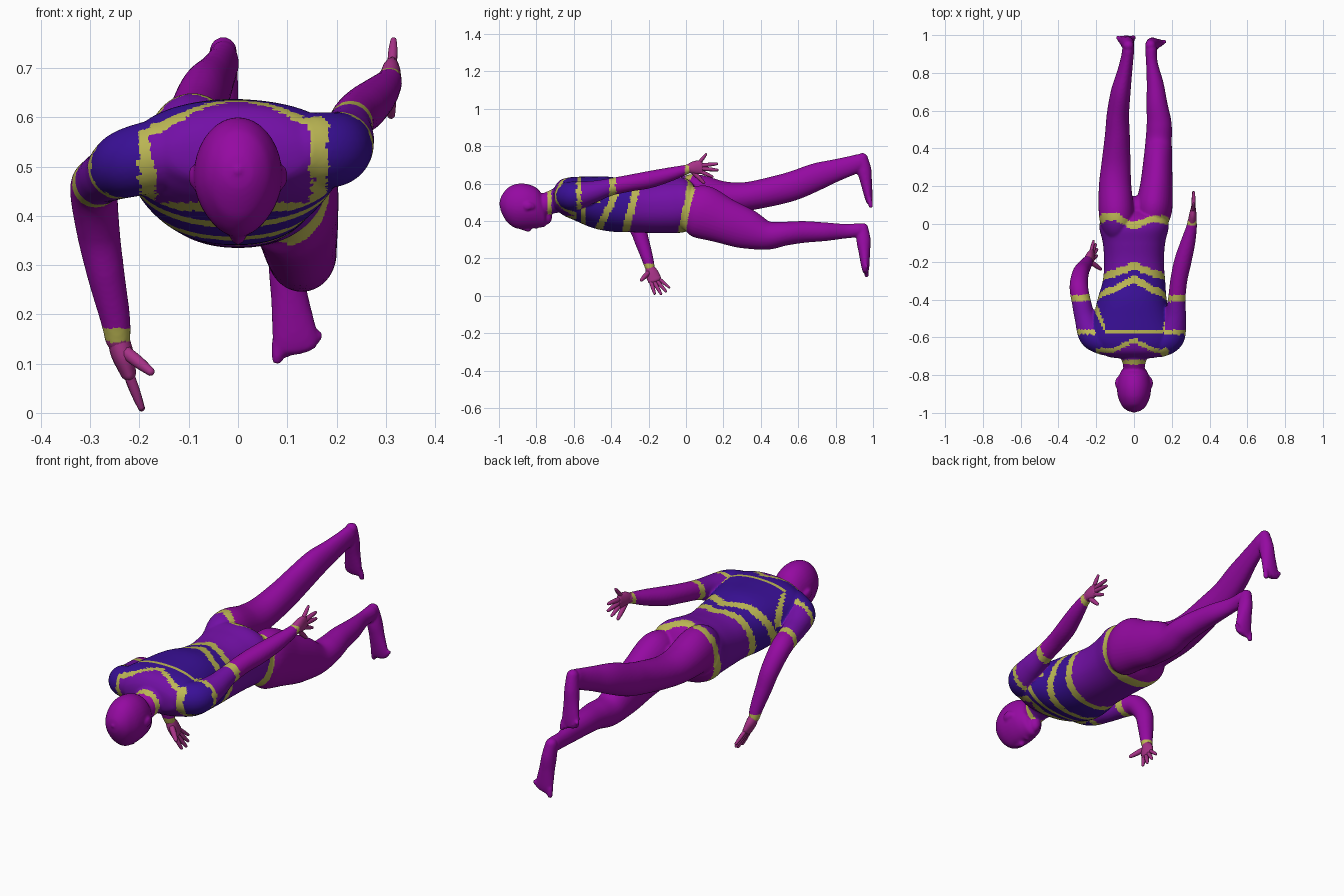
import bpy, bmesh, math
from mathutils import Vector
from mathutils.bvhtree import BVHTree

if "Cube" in bpy.data.objects:
    bpy.data.objects.remove(bpy.data.objects["Cube"])

COLOURS = [("purple", (.30, .003, .36)), ("violet", (.17, .005, .38)),
           ("indigo", (.042, .005, .31)), ("yellow", (.51, .48, .09)),
           ("pink", (.38, .032, .24))]
MATS = []
for n, c in COLOURS:
    m = bpy.data.materials.new(n)
    m.diffuse_color = (*c, 1)
    m.use_nodes = True
    m.node_tree.nodes["Principled BSDF"].inputs["Base Color"].default_value = m.diffuse_color
    MATS.append(m)
PURPLE, VIOLET, INDIGO, YELLOW, PINK = range(5)
X, Y, Z = Vector((1, 0, 0)), Vector((0, 1, 0)), Vector((0, 0, 1))


def spline(rows, steps):
    """Catmull-Rom through rows of (x, y, z, half width, half height)."""
    out, n = [], len(rows)
    for i in range(n - 1):
        p = [rows[max(0, min(n - 1, i + k))] for k in (-1, 0, 1, 2)]
        for s in range(steps):
            t = s / steps
            out.append([.5 * (2 * b + (c - a) * t + (2 * a - 5 * b + 4 * c - d) * t * t
                              + (3 * b - a - 3 * c + d) * t ** 3) for a, b, c, d in zip(*p)])
    return out + [list(rows[-1])]


def tube(bm, rows, side=X, steps=6, seg=20, power=2.0, axis=None):
    """Rounded-end tube of elliptical rings along a path, or square to a fixed axis."""
    rows = [r if len(r) == 5 else (*r, r[3]) for r in rows]
    rs = spline(rows, steps)
    pts = [Vector(r[:3]) for r in rs]
    rings = []
    for i, r in enumerate(rs):
        t = axis or (pts[min(i + 1, len(pts) - 1)] - pts[max(i - 1, 0)]).normalized()
        rings.append((pts[i], t, r[3], r[4]))

    def cap(ring, sign):
        p, t, w, h = ring
        return [(p + t * sign * min(w, h) * math.sin(a), t, w * math.cos(a), h * math.cos(a))
                for a in (.4, .8, 1.15, 1.45)]
    rings = cap(rings[0], -1)[::-1] + rings + cap(rings[-1], 1)
    loops = []
    for p, t, w, h in rings:
        s = (side - t * side.dot(t)).normalized()
        u = t.cross(s)
        loop = []
        for k in range(seg):
            a = 2 * math.pi * k / seg
            c, d = math.cos(a), math.sin(a)
            e = 2 / power
            loop.append(bm.verts.new(p + s * w * math.copysign(abs(c) ** e, c)
                                     + u * h * math.copysign(abs(d) ** e, d)))
        loops.append(loop)
    for a, b in zip(loops, loops[1:]):
        for k in range(seg):
            j = (k + 1) % seg
            bm.faces.new((a[k], a[j], b[j], b[k]))
    bm.faces.new(loops[0][::-1])
    bm.faces.new(loops[-1])


def finish(name, bm, rule=lambda p: PURPLE):
    bmesh.ops.recalc_face_normals(bm, faces=bm.faces[:])
    for f in bm.faces:
        f.smooth = True
        f.material_index = rule(f.calc_center_median())
    me = bpy.data.meshes.new(name)
    bm.to_mesh(me)
    bm.free()
    for m in MATS:
        me.materials.append(m)
    ob = bpy.data.objects.new(name, me)
    bpy.context.collection.objects.link(ob)
    return ob


BODY = []


def part(name, rows, rule=lambda p: PURPLE, **kw):
    bm = bmesh.new()
    tube(bm, rows, **kw)
    BODY.append(finish(name, bm, rule))


# Colour bands of the suit: a yoke round the neck, then slanted rings with a peak on the spine
def suit(p):
    s, ax = (.63 - p.z) / .29, abs(p.x)
    if p.y < -.585:
        d = max(abs(p.x + .01) / .175, (.51 - p.z) / .092)
        if p.z > .51:
            d = max(d, 1 + (p.y + .615 + .055 * min(1, ax / .11)) / .12)
        return VIOLET if d < .9 else YELLOW if d < 1.1 else INDIGO
    peak = max(0, 1 - ax / .1) if p.z > .5 else 0
    slant = max(0, ax - .15) if p.z > .5 else 0
    chest = -.57 + slant * 2.5 if p.z > .5 else -.55
    a, b, hip = -.335 + .05 * peak - .14 * s, -.25 + .035 * peak - .075 * s, .035 - .045 * peak - .055 * s
    for y0, hw in ((chest, .012 + min(.018, slant)), (a, .021), (b, .02), (hip, .021)):
        if abs(p.y - y0) < hw:
            return YELLOW
    return INDIGO if p.y < b else VIOLET if p.y < hip else PURPLE


# Torso and neck
part("torso", [(0, -.712, .525, .07, .02), (0, -.703, .525, .135, .055), (0, -.68, .53, .172, .082),
               (0, -.65, .527, .198, .1), (-.005, -.6, .52, .222, .115),
               (-.01, -.5, .5, .205, .137), (-.01, -.4, .489, .183, .146), (0, -.3, .478, .165, .138),
               (0, -.2, .472, .158, .136), (0, -.1, .478, .165, .143), (0, -.02, .485, .183, .147),
               (.003, .03, .48, .172, .125), (.005, .07, .465, .12, .08)],
     suit, steps=12, seg=72, power=2.25, axis=Y)
part("neck", [(0, -.84, .49, .055, .06), (0, -.77, .485, .056, .06), (0, -.72, .50, .066, .062),
              (0, -.67, .515, .10, .07)],
     lambda p: PURPLE if p.y < -.742 else YELLOW if p.y < -.718 else VIOLET, steps=10, seg=32)

# Head, narrowing a little toward the downward face
bm = bmesh.new()
tube(bm, [(0, -.996, .492, .006, .006), (0, -.99, .49, .032, .036), (0, -.972, .486, .056, .07),
          (0, -.95, .483, .071, .096), (0, -.91, .479, .086, .118), (0, -.86, .478, .09, .121),
          (0, -.81, .472, .082, .111), (0, -.78, .461, .069, .096), (0, -.758, .44, .053, .072),
          (0, -.746, .42, .03, .04)], steps=5, seg=36, axis=Y)
for v in bm.verts:
    v.co.x *= 1 - .15 * max(0, min(1, (.47 - v.co.z) / .11)) ** 1.5
tube(bm, [(0, -.895, .366, .008), (0, -.865, .36, .012), (0, -.842, .356, .015)], seg=12)  # nose
tube(bm, [(-.016, -.80, .371, .008), (0, -.80, .367, .01), (.016, -.80, .371, .008)], side=Y, seg=10)  # lips
for s in (-1, 1):  # ears
    tube(bm, [(s * .088, -.86, .475, .009, .02), (s * .09, -.84, .48, .011, .022),
              (s * .083, -.815, .475, .008, .013)], seg=12)
BODY.append(finish("head", bm))

# Legs: one raised, one lowered
part("raised_leg", [(-.085, -.05, .51, .07, .09), (-.09, .01, .53, .088, .112), (-.094, .07, .537, .093, .11),
                    (-.1, .2, .525, .086, .087),
                    (-.095, .32, .53, .077, .077), (-.088, .47, .56, .066, .078), (-.085, .58, .59, .059, .078),
                    (-.07, .7, .637, .052, .073), (-.05, .8, .67, .04, .06), (-.036, .88, .695, .033, .052),
                    (-.03, .925, .71, .032, .048)], suit, steps=8, seg=36)
part("lowered_leg", [(.095, .0, .47, .08, .11), (.105, .08, .45, .097, .142), (.118, .2, .402, .086, .123),
                     (.125, .32, .358, .077, .108), (.13, .43, .323, .07, .078), (.133, .53, .332, .066, .064),
                     (.122, .63, .341, .056, .058), (.112, .74, .342, .045, .05), (.095, .85, .345, .031, .039),
                     (.09, .925, .35, .031, .037)], suit, steps=8, seg=36)


# Feet with toes, soles facing back
def foot(name, heel, tip, out):
    h, t = Vector(heel), Vector(tip)
    bm = bmesh.new()
    shape = ((0, .028, .03), (.25, .034, .038), (.5, .038, .031), (.8, .046, .022), (.9, .045, .017))
    tube(bm, [(*h.lerp(t, f), w, d) for f, w, d in shape], seg=20)
    for i in range(5):
        base = h.lerp(t, .86) + Vector((out * (i - 2) * .018, .003, 0))
        end = t + Vector((out * (i - 2) * .021, .004, i * .012))
        r = .0135 if i == 0 else .0105
        tube(bm, [(*base, r), (*base.lerp(end, .6), r), (*end, r * .9)], steps=3, seg=10)
    BODY.append(finish(name, bm))


foot("raised_foot", (-.03, .943, .735), (-.045, .984, .48), -1)
foot("lowered_foot", (.087, .945, .36), (.122, .962, .11), 1)


# Arms with sleeve bands and wrist cuffs
def sleeve(p):
    if p.y < -.585:
        return suit(p) if abs(p.x) < .2 else INDIGO
    if p.y < -.56 or -.41 < p.y < -.375:
        return YELLOW
    return VIOLET if p.y < -.41 else PURPLE


def hanging(p):
    return (YELLOW if p.z > .142 else PINK) if p.z < .172 else sleeve(p)


def trailing(p):
    return (YELLOW if p.y < .018 else PINK) if p.y > -.006 else sleeve(p)


part("hanging_arm", [(-.15, -.622, .525, .075), (-.222, -.59, .507, .07), (-.258, -.5, .486, .056),
                     (-.277, -.42, .475, .051), (-.292, -.335, .453, .049), (-.284, -.265, .37, .044),
                     (-.268, -.232, .28, .038), (-.25, -.205, .195, .031), (-.244, -.193, .15, .026)],
     hanging, side=Y, steps=12, seg=28)
part("trailing_arm", [(.14, -.63, .535, .075), (.193, -.595, .535, .076), (.217, -.5, .555, .06),
                      (.225, -.41, .58, .047), (.237, -.3, .602, .045), (.258, -.2, .62, .046),
                      (.285, -.1, .645, .039), (.304, -.02, .668, .029), (.308, .018, .68, .024)],
     trailing, side=Z, steps=12, seg=28)

# Fuse the body into one skin, and give each face the colour of the part beneath it
bm = bmesh.new()
for ob in BODY:
    bm.from_mesh(ob.data)
    bpy.data.objects.remove(ob)
bm.faces.ensure_lookup_table()
tree, tones = BVHTree.FromBMesh(bm), [f.material_index for f in bm.faces]
rough = finish("rough_body", bm)
mod = rough.modifiers.new("fuse", 'REMESH')
mod.mode, mod.voxel_size = 'VOXEL', .006
mod = rough.modifiers.new("soften", 'SMOOTH')
mod.factor, mod.iterations = .5, 4
fused = bpy.data.meshes.new_from_object(rough.evaluated_get(bpy.context.evaluated_depsgraph_get()))
bpy.data.objects.remove(rough)
bm = bmesh.new()
bm.from_mesh(fused)
finish("body", bm, lambda p: tones[tree.find_nearest(p)[2]])


# Hands: flat palm with spread fingers
def hand(name, palm, side, fingers):
    bm = bmesh.new()
    tube(bm, palm, side=side, seg=16)
    for a, b, r in fingers:
        a, b = Vector(a), Vector(b)
        tube(bm, [(*a, r), (*a.lerp(b, .55), r * .95), (*b, r * .65)], side=side, steps=3, seg=10)
    finish(name, bm, lambda p: PINK)


hand("hanging_hand", [(-.243, -.193, .15, .024, .022), (-.235, -.182, .12, .035, .023),
                      (-.224, -.168, .085, .037, .017)], Y,
     [((-.23, -.2, .125), (-.178, -.238, .084), .0135), ((-.224, -.19, .085), (-.197, -.168, .012), .011),
      ((-.223, -.174, .08), (-.196, -.134, .01), .011), ((-.224, -.158, .083), (-.203, -.108, .024), .0105),
      ((-.227, -.147, .093), (-.214, -.09, .045), .0095)])
hand("trailing_hand", [(.308, .015, .68, .025, .021), (.311, .045, .685, .035, .02),
                       (.314, .08, .687, .037, .014)], Z,
     [((.308, .035, .665), (.311, .095, .605), .0125), ((.314, .08, .663), (.314, .14, .637), .0105),
      ((.315, .085, .68), (.315, .168, .672), .011), ((.315, .085, .697), (.316, .165, .705), .011),
      ((.313, .07, .71), (.316, .107, .756), .01)])
